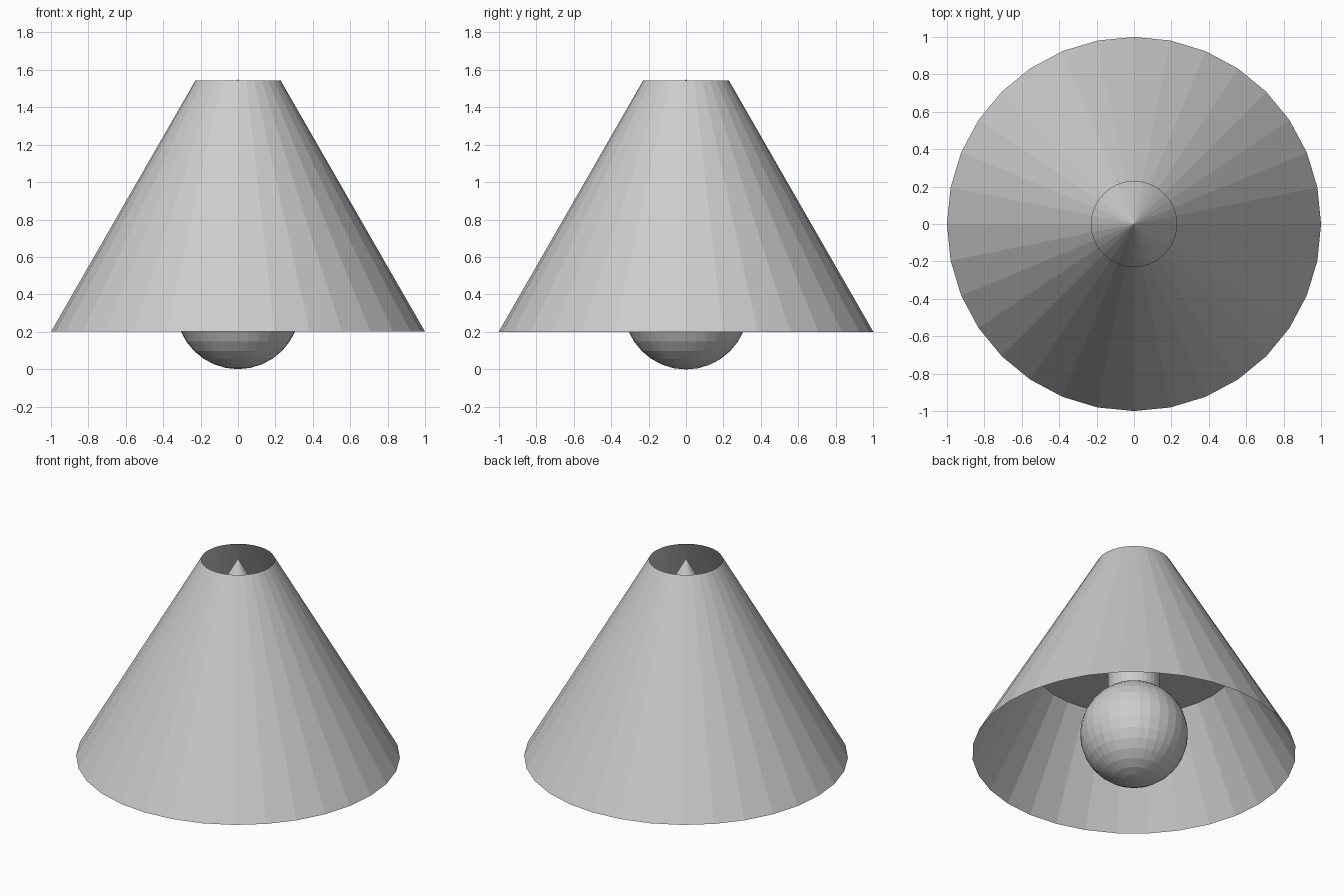
import bpy, bmesh
from mathutils import Matrix

if "Cube" in bpy.data.objects:
    bpy.data.objects.remove(bpy.data.objects["Cube"])

SIDES = 32
SLOPE = 1.74          # height per unit of radius on the shade
RIM_Z, TOP_Z, TOP_R = 0.2, 1.543, 0.228
PLATE_Z = 0.84

grey = bpy.data.materials.new("plain grey")
grey.diffuse_color = (0.6, 0.6, 0.6, 1)
grey.use_nodes = True
grey.node_tree.nodes["Principled BSDF"].inputs["Base Color"].default_value = grey.diffuse_color


def finish(name, bm):
    """Turn a bmesh into a flat-shaded grey object."""
    mesh = bpy.data.meshes.new(name)
    bm.to_mesh(mesh)
    bm.free()
    mesh.materials.append(grey)
    obj = bpy.data.objects.new(name, mesh)
    bpy.context.collection.objects.link(obj)
    return obj


def cone(name, r1, r2, z1, z2, caps):
    bm = bmesh.new()
    bmesh.ops.create_cone(bm, cap_ends=caps, segments=SIDES, radius1=r1, radius2=r2,
                          depth=z2 - z1, matrix=Matrix.Translation((0, 0, (z1 + z2) / 2)))
    if r2 == 0:
        bmesh.ops.remove_doubles(bm, verts=bm.verts, dist=1e-5)
    return finish(name, bm)


# Open lampshade, a single thin surface
cone("lampshade", 1.0, TOP_R, RIM_Z, TOP_Z, False)

# Plate closing the inside of the shade
plate_r = 1.0 - (PLATE_Z - RIM_Z) / SLOPE
bm = bmesh.new()
bmesh.ops.create_circle(bm, cap_ends=True, segments=SIDES, radius=plate_r - 0.002,
                        matrix=Matrix.Translation((0, 0, PLATE_Z)))
bmesh.ops.reverse_faces(bm, faces=bm.faces)
finish("inner_plate", bm)

# Pointed cone seen through the top opening
cone("inner_cone", (1.55 - PLATE_Z) / SLOPE, 0, PLATE_Z, 1.55, True)

# Bulb neck and round bulb
cone("bulb_neck", 0.16, 0.16, 0.55, PLATE_Z, True)
bm = bmesh.new()
bmesh.ops.create_uvsphere(bm, u_segments=32, v_segments=16, radius=0.333,
                          matrix=Matrix.Translation((0, 0, 0.333)))
finish("bulb", bm)
